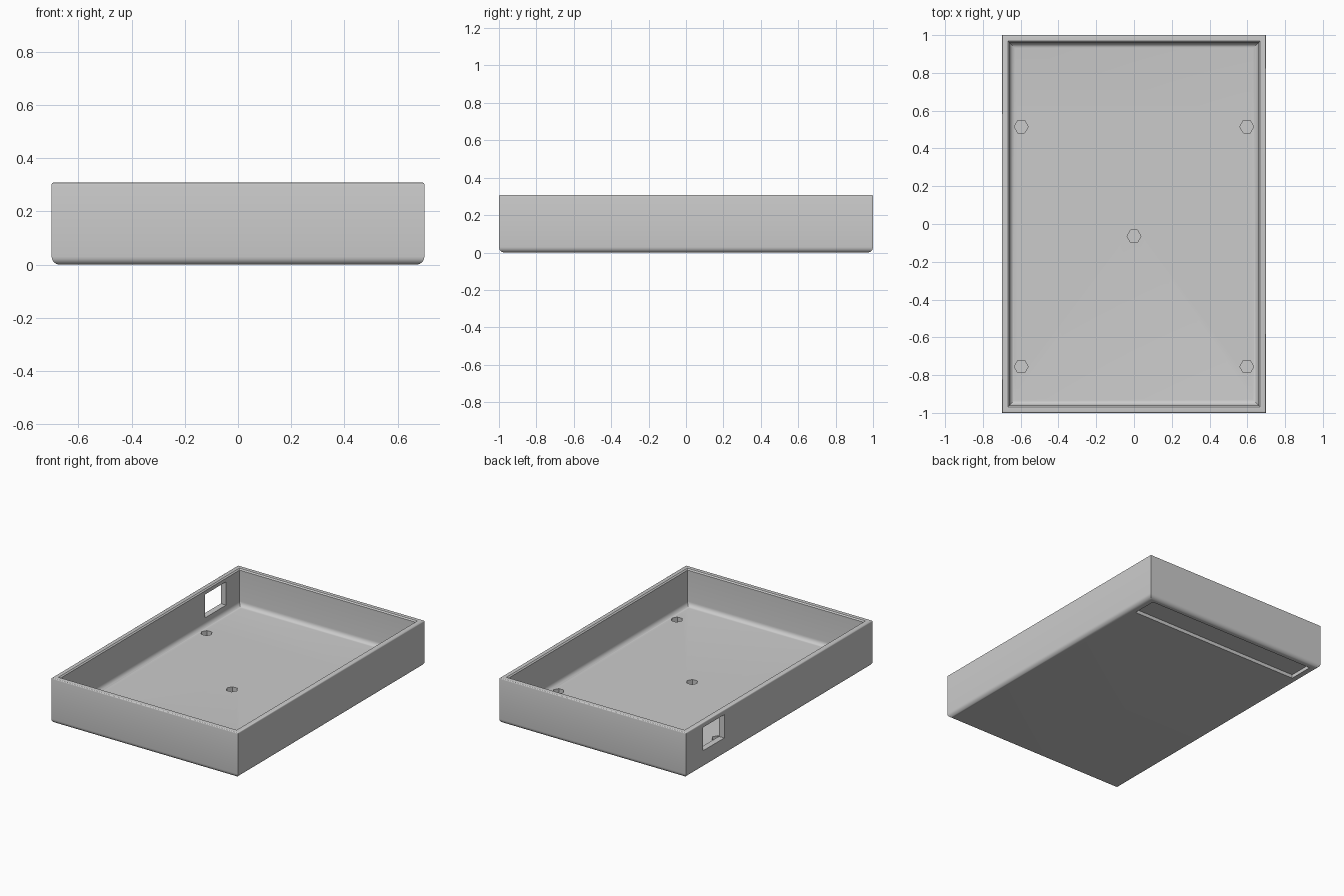
import bpy
import bmesh
import math

if "Cube" in bpy.data.objects:
    bpy.data.objects.remove(bpy.data.objects["Cube"], do_unlink=True)

HALF_X, HALF_Y, HEIGHT = 0.70, 1.00, 0.308
WALL, FLOOR = 0.04, 0.06

grey = bpy.data.materials.new("plain grey")
grey.use_nodes = True
colour = (0.6, 0.6, 0.6, 1)
grey.diffuse_color = colour
grey.node_tree.nodes["Principled BSDF"].inputs["Base Color"].default_value = colour


def arc(cx, cz, r, start, end, steps=6):
    """Points of a quarter round as (inset, z)."""
    angles = [math.radians(start + (end - start) * i / steps) for i in range(steps + 1)]
    return [(cx + r * math.cos(a), cz + r * math.sin(a)) for a in angles]


def make_object(name, bm):
    bmesh.ops.recalc_face_normals(bm, faces=bm.faces)
    mesh = bpy.data.meshes.new(name)
    bm.to_mesh(mesh)
    bm.free()
    mesh.materials.append(grey)
    obj = bpy.data.objects.new(name, mesh)
    bpy.context.collection.objects.link(obj)
    return obj


def box_cutter(name, low, high):
    bm = bmesh.new()
    bmesh.ops.create_cube(bm, size=1)
    for v in bm.verts:
        v.co = [l + (c + 0.5) * (h - l) for c, l, h in zip(v.co, low, high)]
    return make_object(name, bm)


def hex_cutter(name, x, y, radius, z0, z1):
    bm = bmesh.new()
    bmesh.ops.create_cone(bm, cap_ends=True, segments=6, radius1=radius,
                          radius2=radius, depth=z1 - z0)
    turn = 0 if any(abs(v.co.y) < 1e-4 for v in bm.verts) else math.pi / 6
    c, s = math.cos(turn), math.sin(turn)
    for v in bm.verts:
        px, py, pz = v.co
        v.co = (x + c * px - s * py, y + s * px + c * py, pz + (z0 + z1) / 2)
    return make_object(name, bm)


# Tray: wall profile (inset from outside, height) carried round a rectangle
profile = arc(0.03, 0.03, 0.03, 270, 180)                       # rounded underside edge
profile += arc(0.008, HEIGHT - 0.008, 0.008, 180, 90, 4)        # outer rim
profile += [(WALL - 0.008, HEIGHT), (WALL, HEIGHT - 0.008)]     # inner rim
profile += arc(WALL + 0.03, FLOOR + 0.03, 0.03, 180, 270)       # fillet to the floor

bm = bmesh.new()
rings = []
for inset, z in profile:
    x, y = HALF_X - inset, HALF_Y - inset
    rings.append([bm.verts.new((sx * x, sy * y, z))
                  for sx, sy in ((-1, -1), (1, -1), (1, 1), (-1, 1))])
for a, b in zip(rings, rings[1:]):
    for i in range(4):
        j = (i + 1) % 4
        bm.faces.new((a[i], a[j], b[j], b[i]))
bm.faces.new(rings[0])
bm.faces.new(rings[-1])
tray = make_object("tray", bm)

# Openings: side window, shallow slot underneath, blind hexagonal floor holes
cutters = [
    box_cutter("window_cutter", (-0.8, 0.59, 0.118), (-0.6, 0.815, 0.276)),
    box_cutter("slot_cutter", (-0.645, 0.785, -0.1), (0.645, 0.955, 0.024)),
]
holes = [(0, -0.065)] + [(sx * 0.597, y) for sx in (-1, 1) for y in (0.515, -0.755)]
for x, y in holes:
    cutters.append(hex_cutter("hole_cutter", x, y, 0.037, 0.02, 0.2))

for cutter in cutters:
    mod = tray.modifiers.new(cutter.name, "BOOLEAN")
    mod.operation = "DIFFERENCE"
    mod.solver = "EXACT"
    mod.object = cutter

# Bake the cuts and drop the cutters
graph = bpy.context.evaluated_depsgraph_get()
cut_mesh = bpy.data.meshes.new_from_object(tray.evaluated_get(graph))
tray.modifiers.clear()
tray.data = cut_mesh
for cutter in cutters:
    bpy.data.objects.remove(cutter, do_unlink=True)

bpy.ops.object.select_all(action="DESELECT")
tray.select_set(True)
bpy.context.view_layer.objects.active = tray
bpy.ops.object.shade_smooth_by_angle(angle=math.radians(30))
